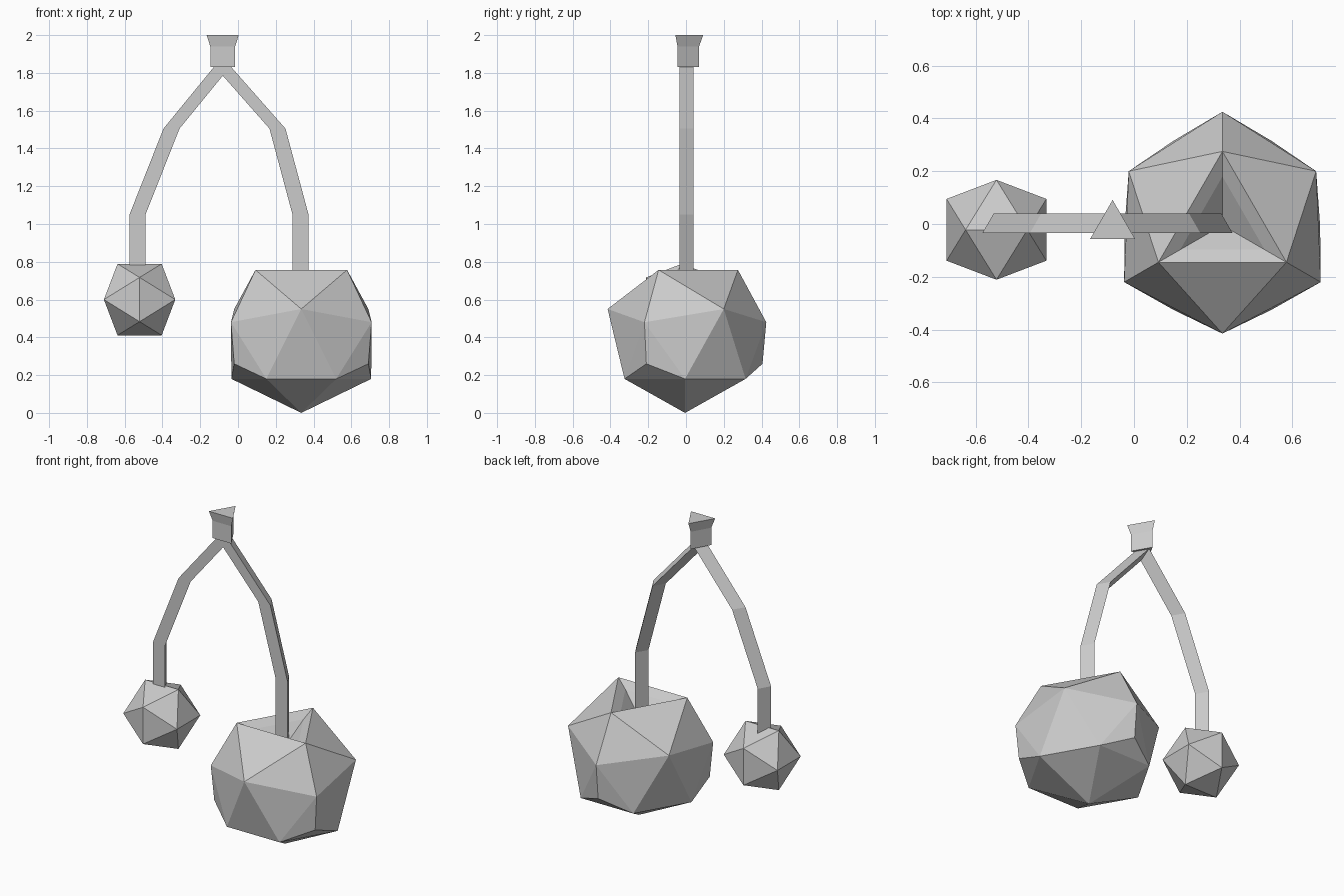
import bpy, bmesh, math
from mathutils import Vector

cube = bpy.data.objects.get("Cube")
if cube:
    bpy.data.objects.remove(cube, do_unlink=True)

GREY = (0.6, 0.6, 0.6, 1.0)
grey = bpy.data.materials.new("light_grey")
grey.use_nodes = True
grey.diffuse_color = GREY
grey.node_tree.nodes["Principled BSDF"].inputs["Base Color"].default_value = GREY


def finish(bm, name):
    bmesh.ops.recalc_face_normals(bm, faces=bm.faces)
    mesh = bpy.data.meshes.new(name)
    bm.to_mesh(mesh)
    bm.free()
    mesh.materials.append(grey)
    obj = bpy.data.objects.new(name, mesh)
    bpy.context.collection.objects.link(obj)
    return obj


def ring(radius, z, start, count, centre=(0, 0)):
    """Points evenly spaced round a horizontal circle."""
    angles = [math.radians(start) + math.tau * i / count for i in range(count)]
    return [Vector((centre[0] + radius * math.cos(a),
                    centre[1] + radius * math.sin(a), z)) for a in angles]


def loft(name, rings):
    """Closed tube through a list of matching rings."""
    bm = bmesh.new()
    rows = [[bm.verts.new(p) for p in r] for r in rings]
    n = len(rows[0])
    for low, high in zip(rows, rows[1:]):
        for i in range(n):
            j = (i + 1) % n
            bm.faces.new((low[i], low[j], high[j], high[i]))
    bm.faces.new(rows[0][::-1])
    bm.faces.new(rows[-1])
    return finish(bm, name)


# Large fruit: faceted hull with threefold symmetry
bm = bmesh.new()
points = [Vector((0, 0, 0))]
points += ring(0.37, 0.18, 0, 6)
points += ring(0.41, 0.26, 90, 3)
points += ring(0.43, 0.48, 90, 3)
points += ring(0.41, 0.55, 30, 3)
points += ring(0.28, 0.757, 90, 3)
for p in points:
    bm.verts.new(p)
bmesh.ops.convex_hull(bm, input=bm.verts)

# Triangular hollow in the top of the large fruit
top = max(bm.faces, key=lambda f: f.calc_center_median().z)
rim = list(top.verts)
inner = [bm.verts.new((v.co.x * 0.66, v.co.y * 0.66, 0.72)) for v in rim]
pit = bm.verts.new((0, 0, 0.62))
bm.faces.remove(top)
for i in range(3):
    j = (i + 1) % 3
    bm.faces.new((rim[i], rim[j], inner[j], inner[i]))
    bm.faces.new((inner[i], inner[j], pit))
large = finish(bm, "large_fruit")
large.location = (0.335, -0.005, 0)

# Small fruit: regular icosahedron resting on an edge
bm = bmesh.new()
a, b = 0.117, 0.189
for s in (-a, a):
    for t in (-b, b):
        for p in ((s, 0, t), (t, s, 0), (0, t, s)):
            bm.verts.new(p)
bmesh.ops.convex_hull(bm, input=bm.verts)
small = finish(bm, "small_fruit")
small.location = (-0.521, -0.022, 0.6)


# Two bent triangular stems meeting at the top
def stem(name, path):
    loft(name, [ring(0.049, z, 90, 3, (x, -0.01)) for x, z in path])


stem("small_stem", [(-0.532, 0.68), (-0.532, 1.05), (-0.352, 1.505), (-0.082, 1.835)])
stem("large_stem", [(0.331, 0.6), (0.331, 1.05), (0.209, 1.505), (-0.082, 1.835)])

# Flared cap joining the stems
cap = [(0.076, 1.83), (0.076, 1.94), (0.098, 2.0)]
loft("stem_cap", [ring(r, z, 90, 3, (-0.081, -0.007)) for r, z in cap])
